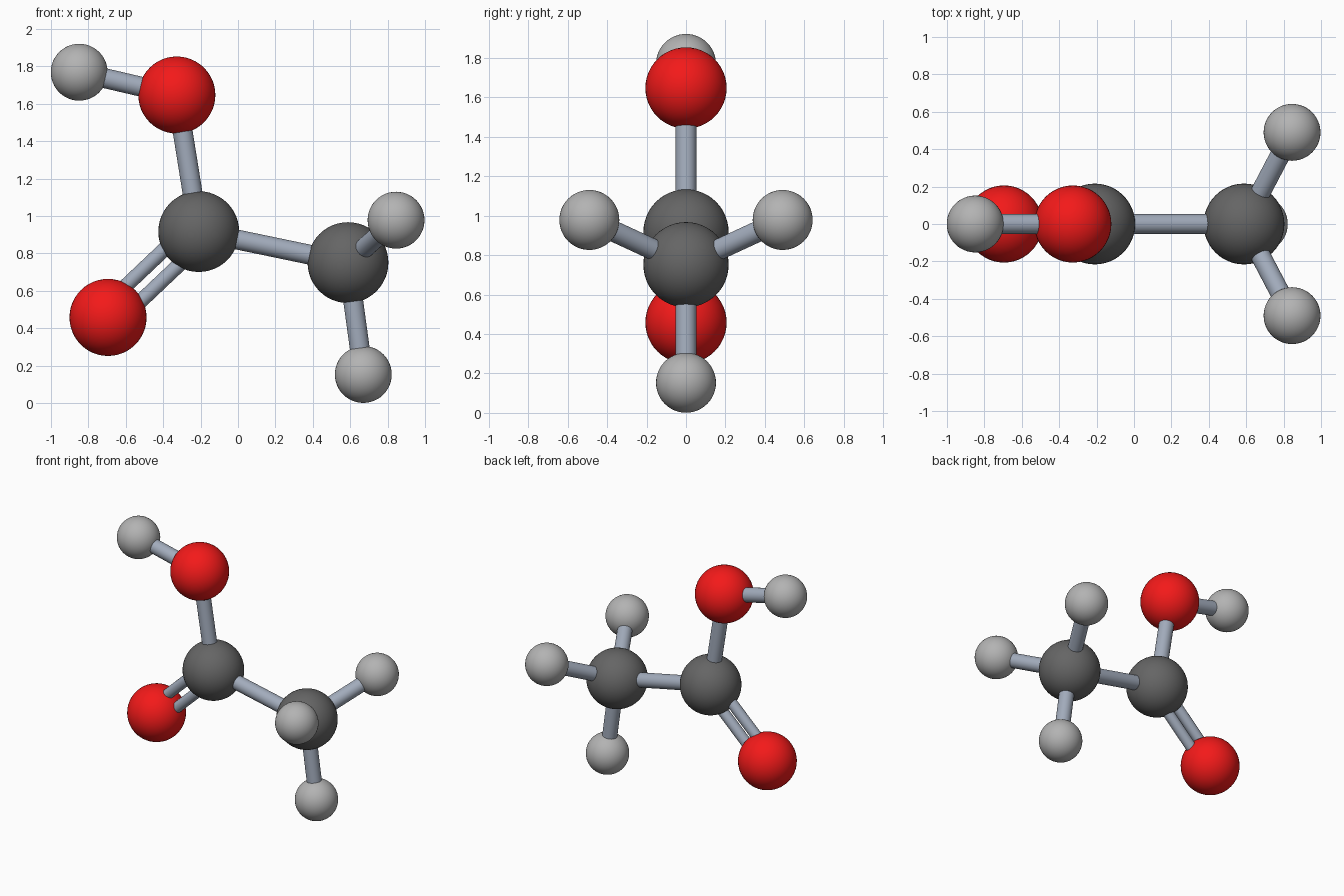
import bpy
from mathutils import Vector

if "Cube" in bpy.data.objects:
    bpy.data.objects.remove(bpy.data.objects["Cube"])


def material(name, color):
    m = bpy.data.materials.new(name)
    m.diffuse_color = (*color, 1)
    m.use_nodes = True
    m.node_tree.nodes["Principled BSDF"].inputs["Base Color"].default_value = m.diffuse_color
    return m


carbon = material("dark_grey", (0.13, 0.13, 0.13))
oxygen = material("red", (0.9, 0.01, 0.01))
hydrogen = material("light_grey", (0.45, 0.45, 0.45))
metal = material("blue_grey", (0.36, 0.41, 0.5))


def finish(name, mat):
    ob = bpy.context.object
    ob.name = name
    ob.data.materials.append(mat)
    bpy.ops.object.shade_smooth_by_angle()


def atom(name, centre, radius, mat):
    bpy.ops.mesh.primitive_uv_sphere_add(segments=48, ring_count=24, radius=radius, location=centre)
    finish(name, mat)


def bond(name, a, b, radius=0.053, shift=0):
    a, b = Vector(a), Vector(b)
    d = b - a
    # sideways offset within the plane of the molecule
    side = d.cross(Vector((0, 1, 0))).normalized() * shift
    bpy.ops.mesh.primitive_cylinder_add(vertices=32, radius=radius, depth=d.length,
                                        location=(a + b) / 2 + side)
    bpy.context.object.rotation_euler = d.to_track_quat('Z', 'Y').to_euler()
    finish(name, metal)


# Atom positions and sizes
H_R, O_R, C_R = 0.152, 0.206, 0.216
atoms = {
    "acid_carbon": ((-0.21, 0, 0.917), C_R, carbon),
    "methyl_carbon": ((0.588, 0, 0.751), C_R, carbon),
    "hydroxyl_oxygen": ((-0.327, 0, 1.647), O_R, oxygen),
    "double_bond_oxygen": ((-0.695, 0, 0.458), O_R, oxygen),
    "hydroxyl_hydrogen": ((-0.849, 0, 1.769), H_R, hydrogen),
    "lower_hydrogen": ((0.67, 0, 0.153), H_R, hydrogen),
    "front_hydrogen": ((0.845, -0.49, 0.978), H_R, hydrogen),
    "back_hydrogen": ((0.845, 0.49, 0.978), H_R, hydrogen),
}
for name, (centre, radius, mat) in atoms.items():
    atom(name, centre, radius, mat)

# Single bonds
for a, b in (("acid_carbon", "methyl_carbon"),
             ("acid_carbon", "hydroxyl_oxygen"),
             ("hydroxyl_oxygen", "hydroxyl_hydrogen"),
             ("methyl_carbon", "lower_hydrogen"),
             ("methyl_carbon", "front_hydrogen"),
             ("methyl_carbon", "back_hydrogen")):
    bond(f"bond_{a}_{b}", atoms[a][0], atoms[b][0])

# Double bond: two thinner parallel rods
for label, s in (("upper", -1), ("lower", 1)):
    bond(f"double_bond_{label}", atoms["acid_carbon"][0], atoms["double_bond_oxygen"][0],
         0.039, s * 0.057)
